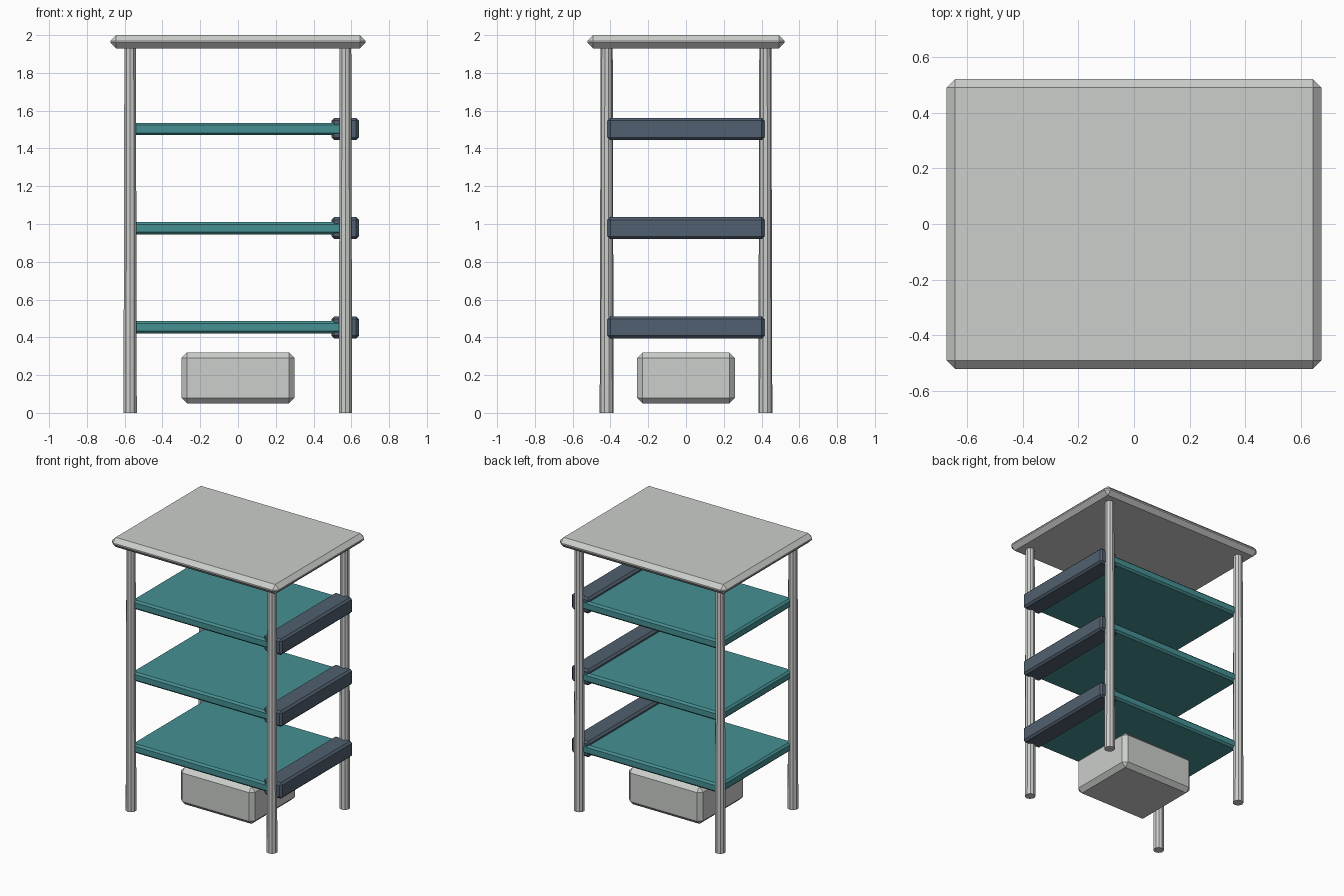
import bpy
import bmesh
from mathutils import Matrix

default = bpy.data.objects.get("Cube")
if default:
    bpy.data.objects.remove(default, do_unlink=True)


def material(name, rgb):
    mat = bpy.data.materials.new(name)
    mat.use_nodes = True
    color = (*rgb, 1.0)
    mat.diffuse_color = color
    mat.node_tree.nodes["Principled BSDF"].inputs["Base Color"].default_value = color
    return mat


grey = material("light_grey", (0.60, 0.62, 0.60))
teal = material("teal", (0.06, 0.28, 0.29))
navy = material("slate_blue", (0.083, 0.115, 0.16))


def add_object(name, bm, mat):
    mesh = bpy.data.meshes.new(name)
    bm.to_mesh(mesh)
    bm.free()
    mesh.materials.append(mat)
    obj = bpy.data.objects.new(name, mesh)
    bpy.context.collection.objects.link(obj)
    return obj


def chamfered_box(name, low, high, chamfer, mat):
    size = [b - a for a, b in zip(low, high)]
    centre = [(a + b) / 2 for a, b in zip(low, high)]
    bm = bmesh.new()
    bmesh.ops.create_cube(bm, size=1)
    bmesh.ops.scale(bm, vec=size, verts=bm.verts)
    bmesh.ops.translate(bm, vec=centre, verts=bm.verts)
    bmesh.ops.bevel(bm, geom=bm.edges[:], offset=chamfer, segments=1,
                    profile=0.5, affect='EDGES')
    return add_object(name, bm, mat)


def tapered_post(name, x, y, mat, height=1.95):
    bm = bmesh.new()
    bmesh.ops.create_cone(bm, cap_ends=True, segments=10,
                          radius1=0.037, radius2=0.032, depth=height,
                          matrix=Matrix.Translation((x, y, height / 2)))
    return add_object(name, bm, mat)


# Tabletop and the storage bin underneath
chamfered_box("top_panel", (-0.675, -0.522, 1.93), (0.675, 0.522, 2.0), 0.03, grey)
chamfered_box("bottom_bin", (-0.30, -0.26, 0.05), (0.30, 0.26, 0.32), 0.03, grey)

# Four corner posts
for side, x in (("right", -0.571), ("left", 0.569)):
    for end, y in (("front", -0.42), ("back", 0.42)):
        tapered_post(f"{end}_{side}_post", x, y, grey)

# Shelves, each with a raised rail along the left side
for level, z in (("lower", 0.453), ("middle", 0.978), ("upper", 1.503)):
    chamfered_box(f"{level}_shelf", (-0.57, -0.42, z - 0.033),
                  (0.57, 0.42, z + 0.033), 0.013, teal)
    chamfered_box(f"{level}_rail", (0.495, -0.415, z - 0.058),
                  (0.64, 0.415, z + 0.058), 0.014, navy)
